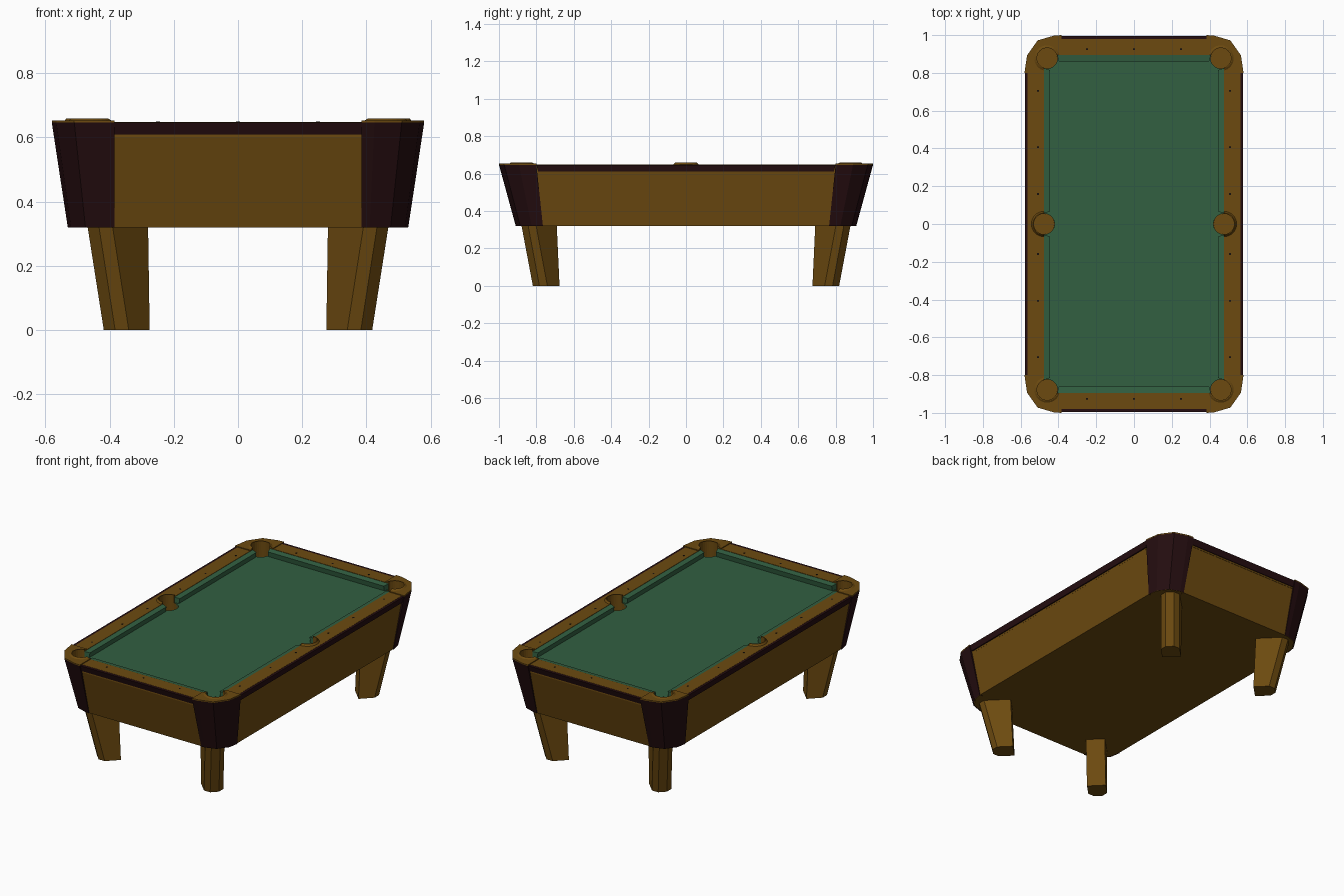
import bpy, bmesh, math

if "Cube" in bpy.data.objects:
    bpy.data.objects.remove(bpy.data.objects["Cube"])


def material(name, rgb):
    m = bpy.data.materials.new(name)
    m.diffuse_color = (*rgb, 1)
    m.use_nodes = True
    m.node_tree.nodes["Principled BSDF"].inputs["Base Color"].default_value = m.diffuse_color
    return m


WOOD = material("brown wood", (0.15, 0.068, 0.005))
CLOTH = material("green cloth", (0.032, 0.115, 0.053))
TRIM = material("dark maroon trim", (0.018, 0.004, 0.005))
DOT = material("black sight", (0.008, 0.005, 0.004))

QUADS = [(1, 1), (-1, 1), (-1, -1), (1, -1)]
SIDES = [(1, 1), (-1, 1)]
ENDS = [(1, 1), (1, -1)]


def loft(bm, loops, closed=True, caps=True):
    """Skin a list of equally long point loops."""
    rings = [[bm.verts.new(p) for p in loop] for loop in loops]
    n = len(rings[0])
    for a, b in zip(rings, rings[1:]):
        for i in range(n if closed else n - 1):
            j = (i + 1) % n
            bm.faces.new((a[i], a[j], b[j], b[i]))
    if caps:
        bm.faces.new(rings[0])
        bm.faces.new(rings[-1])


def part(name, mat, loops, copies=((1, 1),), closed=True, caps=True, flip=False):
    """One object from a loft repeated with mirrored x / y signs."""
    bm = bmesh.new()
    for sx, sy in copies:
        loft(bm, [[(x * sx, y * sy, z) for x, y, z in lp] for lp in loops], closed, caps)
    bmesh.ops.recalc_face_normals(bm, faces=bm.faces)
    if flip:
        bmesh.ops.reverse_faces(bm, faces=bm.faces)
    me = bpy.data.meshes.new(name)
    bm.to_mesh(me)
    bm.free()
    me.materials.append(mat)
    ob = bpy.data.objects.new(name, me)
    bpy.context.collection.objects.link(ob)
    return ob


def at(pts, z):
    return [(x, y, z) for x, y in pts]


def prism(pts, z0, z1):
    return [at(pts, z0), at(pts, z1)]


def rect(x0, x1, y0, y1):
    return [(x0, y0), (x1, y0), (x1, y1), (x0, y1)]


def arc(c, r, a0, a1, n):
    steps = [math.radians(a0 + (a1 - a0) * i / n) for i in range(n + 1)]
    return [(c[0] + r * math.cos(a), c[1] + r * math.sin(a)) for a in steps]


def all_round(quarter):
    """Outline from a quarter that runs from the end towards the side."""
    out = []
    for sx, sy in QUADS:
        q = [(x * sx, y * sy) for x, y in quarter]
        out += q[::-1] if sx * sy > 0 else q
    return out


RX, RY = 0.476, 0.894            # inner edge of the rails
CORNER, SIDE, R = (0.46, 0.878), (0.476, 0.0), 0.055
FLOOR, BED, RAIL, PLATE, LIP = 0.56, 0.61, 0.647, 0.653, 0.659
BOTTOM = 0.32

# rounded corner outline, top and bottom of the cabinet
top = [(0.385, 1.0), (0.425, 0.997), (0.51, 0.972), (0.566, 0.893), (0.58, 0.80)]
low = [(0.385, 0.91), (0.41, 0.908), (0.475, 0.886), (0.52, 0.825), (0.53, 0.765)]

# cabinet shell, open at the top
inset = lambda pts, d: [(x - (d if i else 0), y - (d if i < 4 else 0)) for i, (x, y) in enumerate(pts)]
cab = part("cabinet", WOOD, [at(all_round(inset(low, 0.003)), BOTTOM),
                             at(all_round(inset(top, 0.012)), RAIL - 0.004)], caps=False)
part("cabinet_underside", WOOD, prism(all_round(inset(low, 0.003)), BOTTOM, BOTTOM + 0.01))

# dark corner skirts with small return edges
skirt = lambda p: [(0.385, p[0][1] - 0.02)] + p + [(p[-1][0] - 0.02, p[-1][1])]
part("corner_skirt", TRIM, [at(skirt(low), BOTTOM - 0.001), at(skirt(top), RAIL)],
     QUADS, closed=False, caps=False)

# dark trim strips under the rail edge
part("end_trim", TRIM, [at(rect(-0.385, 0.385, 0.95, 0.984), BED),
                        at(rect(-0.385, 0.385, 0.978, 0.996), RAIL)], ENDS)
part("side_trim", TRIM, [at(rect(0.54, 0.571, -0.79, 0.79), BED),
                         at(rect(0.562, 0.578, -0.80, 0.80), RAIL)], SIDES)

# wooden rails; the side ones have a notch for the middle pocket
part("end_rail", WOOD, prism(rect(-0.385, 0.385, RY, 0.979), 0.60, RAIL + 0.001), ENDS)
part("side_rail", WOOD, prism([(0.563, 0.80), (0.563, -0.80), (RX, -0.80)]
                              + arc(SIDE, R, -90, 90, 12) + [(RX, 0.80)], 0.60, RAIL + 0.001), SIDES)

# corner plates wrapped around the corner pockets
part("corner_plate", WOOD, prism(top + [(RX, 0.80)] + arc(CORNER, R, -73, 163, 18)
                                 + [(0.385, RY)], RAIL - 0.001, PLATE), QUADS)

# playing bed with pocket cut-outs
bed_quarter = arc(CORNER, R, 163, 287, 10) + arc(SIDE, R, 90, 180, 8)
bed = []
for sx, sy in QUADS:
    q = [(x * sx, y * sy) for x, y in bed_quarter]
    q = q[::-1] if sx * sy > 0 else q
    bed += q[1:] if sx * sy > 0 else q[:-1]
part("playing_bed", CLOTH, prism(bed, BED - 0.02, BED))


# cushions: profile swept between slanted ends
def cushion(wall, nose, a0, a1, da0, da1, along_y):
    prof = [(0, 0.60), (0, 0.646), (1, 0.641), (0.8, 0.60)]
    ends = []
    for a, d in ((a0, da0), (a1, da1)):
        lp = []
        for t, z in prof:
            p, q = wall + (nose - wall) * t, a + d * t
            lp.append((p, q, z) if along_y else (q, p, z))
        ends.append(lp)
    return ends


part("side_cushion", CLOTH, cushion(RX, 0.445, 0.056, 0.825, 0.010, -0.010, True), QUADS)
part("end_cushion", CLOTH, cushion(RY, 0.859, -0.407, 0.407, 0.010, -0.010, False), ENDS)


# pockets: round cup, wall above the bed and raised lip
def pocket(name, c, a0, a1, copies, base):
    ring = arc(c, R, 0, 360, 24)[:-1]
    part(name + "_cup", WOOD, prism(ring, FLOOR, BED - 0.001), copies, caps=False, flip=True)
    part(name + "_floor", WOOD, prism(ring, FLOOR - 0.005, FLOOR), copies)
    section = [(R - 0.001, BED - 0.01), (R - 0.001, LIP), (R + 0.004, LIP), (R + 0.013, base),
               (R + 0.002, BED - 0.01)]
    cols = [arc(c, r, a0, a1, 18) for r, z in section]
    loops = [[(*cols[k][i], section[k][1]) for k in range(5)] for i in range(19)]
    part(name + "_lip", WOOD, loops, copies)


pocket("corner_pocket", CORNER, -73, 163, QUADS, PLATE)
pocket("side_pocket", SIDE, -90, 90, SIDES, RAIL)

# small sights along the rails
for i, y in enumerate((0.159, 0.407, 0.705)):
    part("side_sight_%d" % i, DOT, prism(arc((0.508, y), 0.006, 0, 315, 7), RAIL, RAIL + 0.002), QUADS)
part("end_sight", DOT, prism(arc((0.249, 0.926), 0.006, 0, 315, 7), RAIL, RAIL + 0.002), QUADS)
part("end_middle_sight", DOT, prism(arc((0, 0.926), 0.006, 0, 315, 7), RAIL, RAIL + 0.002), ENDS)


# tapered diagonal legs with a chamfered outer edge
def leg_section(x, y, length, z):
    uv = [(0, -0.055), (length - 0.03, -0.055), (length, -0.025),
          (length, 0.025), (length - 0.03, 0.055), (0, 0.055)]
    s = math.sqrt(0.5)
    return [(x + (u - v) * s, y + (u + v) * s, z) for u, v in uv]


part("leg", WOOD, [leg_section(0.314, 0.715, 0.122, 0),
                   leg_section(0.319, 0.730, 0.187, BOTTOM + 0.005)], QUADS)
